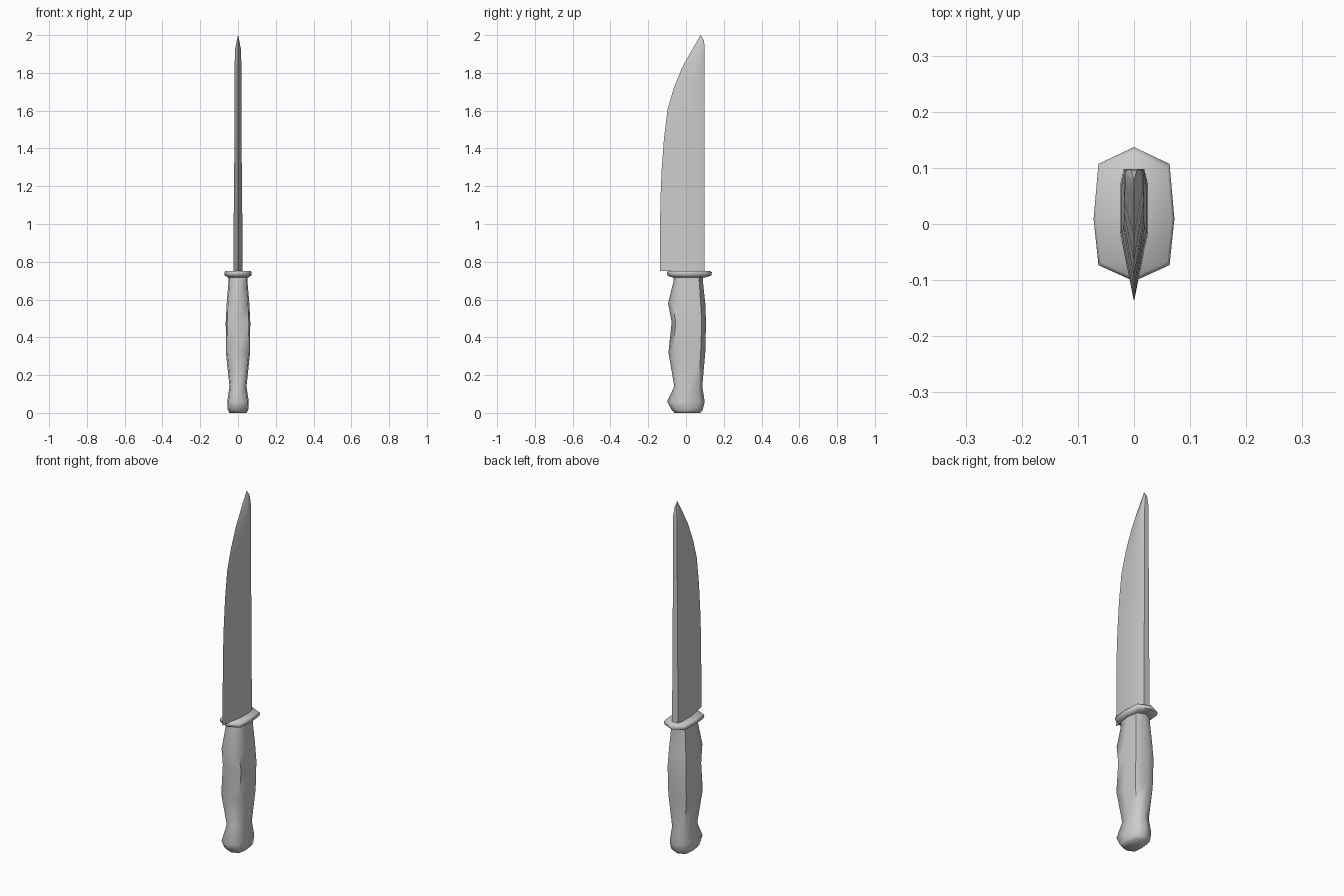
import bpy, bmesh, math

if "Cube" in bpy.data.objects:
    bpy.data.objects.remove(bpy.data.objects["Cube"])


def loft(name, rings, angle, tip=None):
    """Skin a stack of equal-length rings, cap the ends or close to a tip."""
    bm = bmesh.new()
    loops = [[bm.verts.new(p) for p in ring] for ring in rings]
    n = len(loops[0])
    for a, b in zip(loops, loops[1:]):
        for i in range(n):
            j = (i + 1) % n
            bm.faces.new((a[i], a[j], b[j], b[i]))
    bm.faces.new(loops[0][::-1])
    if tip:
        t = bm.verts.new(tip)
        for i in range(n):
            bm.faces.new((loops[-1][i], loops[-1][(i + 1) % n], t))
    else:
        bm.faces.new(loops[-1])
    bmesh.ops.recalc_face_normals(bm, faces=bm.faces[:])
    mesh = bpy.data.meshes.new(name)
    bm.to_mesh(mesh)
    bm.free()
    ob = bpy.data.objects.new(name, mesh)
    bpy.context.collection.objects.link(ob)
    bpy.ops.object.select_all(action='DESELECT')
    bpy.context.view_layer.objects.active = ob
    ob.select_set(True)
    bpy.ops.object.shade_smooth_by_angle(angle=math.radians(angle))
    return ob


# Eight-sided section shared by grip and guard (normalised)
HALF = [(0.88, -0.76), (1, -0.07), (0.88, 0.75)]
SECTION = [(0, -1)] + HALF + [(0, 1)] + [(-x, y) for x, y in reversed(HALF)]


def octagon(z, y0, y1, w):
    c, h = (y0 + y1) / 2, (y1 - y0) / 2
    return [(x * w, c + y * h, z) for x, y in SECTION]


# Grip with finger swells and pommel: z, front y, back y, half width
grip = [(0.00, -0.06, 0.075, 0.045), (0.015, -0.075, 0.088, 0.054),
        (0.06, -0.10, 0.099, 0.057), (0.14, -0.062, 0.086, 0.045),
        (0.32, -0.093, 0.102, 0.064), (0.48, -0.076, 0.106, 0.065),
        (0.58, -0.095, 0.102, 0.060), (0.70, -0.065, 0.089, 0.050),
        (0.73, -0.065, 0.089, 0.050)]
loft("grip", [octagon(*r) for r in grip], 60)

# Guard plate with a softened rim
guard = [(0.718, -0.075, 0.105, 0.055), (0.727, -0.098, 0.134, 0.070),
         (0.744, -0.102, 0.137, 0.072), (0.752, -0.095, 0.128, 0.067)]
loft("guard", [octagon(*r) for r in guard], 60)

# Blade: z, cutting edge y, spine y, half width
blade = [(0.75, -0.138, 0.098, 0.025), (1.12, -0.136, 0.098, 0.022),
         (1.30, -0.128, 0.098, 0.020), (1.46, -0.116, 0.098, 0.019),
         (1.61, -0.097, 0.098, 0.018), (1.72, -0.065, 0.098, 0.018),
         (1.83, -0.020, 0.098, 0.018), (1.92, 0.030, 0.098, 0.016),
         (1.97, 0.060, 0.096, 0.007)]


def blade_ring(z, edge, spine, w):
    mid = edge + 0.52 * (spine - edge)
    back = edge + 0.88 * (spine - edge)
    right = [(w, mid, z), (w, back, z), (0.75 * w, spine, z)]
    left = [(-x, y, h) for x, y, h in reversed(right)]
    return [(0, edge, z)] + right + [(0, spine, z)] + left


loft("blade", [blade_ring(*r) for r in blade], 40, tip=(0, 0.078, 2.0))
